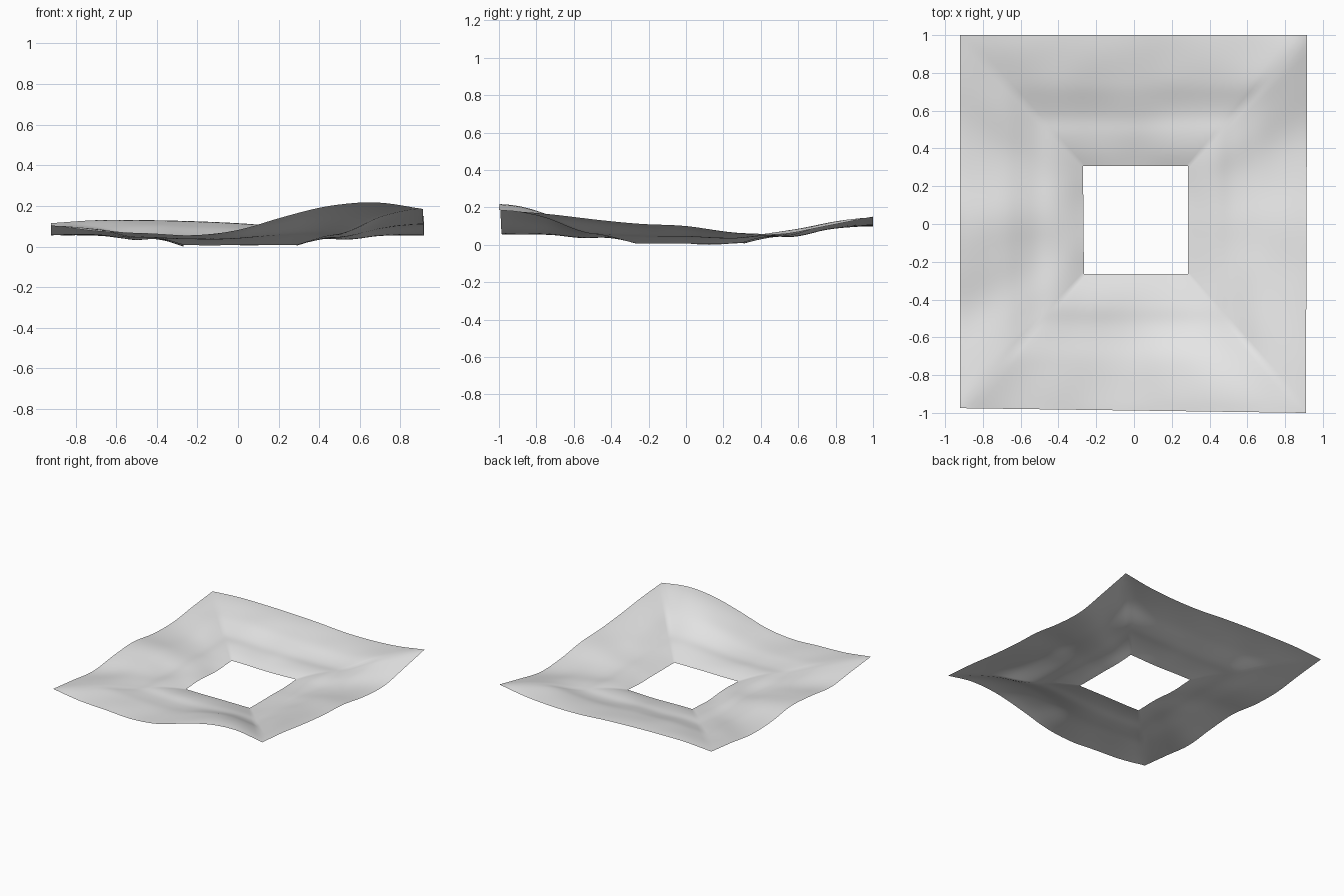
import bpy
import bmesh
from mathutils import Vector, noise

old = bpy.data.objects.get("Cube")
if old:
    bpy.data.objects.remove(old, do_unlink=True)

SEGMENTS = 40   # quads along each side
RINGS = 36      # quads from the opening to the rim

# Corners, anticlockwise from front right of the model
RIM = [(-.92, -.975), (.91, -1), (.917, 1), (-.92, 1)]
OPENING = [(-.265, -.265), (.287, -.265), (.287, .307), (-.27, .307)]

# Rim heights at even steps along the front, +x, back and -x sides
RIM_HEIGHTS = [
    [.11, .08, .07, .06, .085, .15, .205, .222, .19],
    [.19, .17, .14, .117, .105, .07, .06, .105, .155],
    [.155, .12, .105, .105, .12, .13, .135, .135, .12],
    [.12, .095, .065, .07, .1, .085, .06, .085, .11],
]
# Ground profile from the opening outwards: lip, groove, low swell
GROUND = [.012, .034, .042, .032, .036, .05, .052, .05, .05]


def sample(values, t):
    """Smooth curve through evenly spaced values."""
    pos = t * (len(values) - 1)
    i = min(int(pos), len(values) - 2)
    f = pos - i
    b, c = values[i], values[i + 1]
    a = values[i - 1] if i else 2 * b - c
    d = values[i + 2] if i + 2 < len(values) else 2 * c - b
    return b + f * ((c - a) + f * ((2 * a - 5 * b + 4 * c - d)
                                   + f * (3 * (b - c) + d - a))) / 2


def smoothstep(t):
    t = max(0, min(1, t))
    return t * t * (3 - 2 * t)


def along(corners, side, t):
    return Vector(corners[side]).lerp(Vector(corners[(side + 1) % 4]), t)


def terrain_point(side, t, s):
    """Point on the sheet: t along the side, s from opening to rim."""
    p = along(OPENING, side, t).lerp(along(RIM, side, t), s)
    blend = smoothstep((s - .08) / .92)
    z = sample(GROUND, s) * (1 - blend) + sample(RIM_HEIGHTS[side], t) * blend
    # Gentle irregular folds that fade out at the rim
    folds = noise.noise(Vector((p.x * 4, p.y * 4, 1))) * .012
    return Vector((p.x, p.y, z + folds * (1 - s * s)))


# Terrain sheet with a square opening
bm = bmesh.new()
rings = []
for r in range(RINGS + 1):
    rings.append([bm.verts.new(terrain_point(side, k / SEGMENTS, r / RINGS))
                  for side in range(4) for k in range(SEGMENTS)])
count = 4 * SEGMENTS
for inner, outer in zip(rings, rings[1:]):
    for k in range(count):
        n = (k + 1) % count
        bm.faces.new((inner[k], outer[k], outer[n], inner[n]))

# Soften the diagonal creases inside the sheet, then rest it on the ground
inside = [v for v in bm.verts if not v.is_boundary]
for _ in range(3):
    bmesh.ops.smooth_vert(bm, verts=inside, factor=.5, use_axis_z=True)
lowest = min(v.co.z for v in bm.verts)
bmesh.ops.translate(bm, verts=bm.verts, vec=(0, 0, -lowest))

mesh = bpy.data.meshes.new("terrain_sheet")
bm.to_mesh(mesh)
bm.free()
terrain = bpy.data.objects.new("terrain_sheet", mesh)
bpy.context.collection.objects.link(terrain)

# Plain grey surface
grey = bpy.data.materials.new("light_grey")
grey.use_nodes = True
color = (.8, .8, .8, 1)
grey.diffuse_color = color
grey.node_tree.nodes["Principled BSDF"].inputs["Base Color"].default_value = color
mesh.materials.append(grey)

bpy.context.view_layer.objects.active = terrain
terrain.select_set(True)
bpy.ops.object.shade_smooth()
